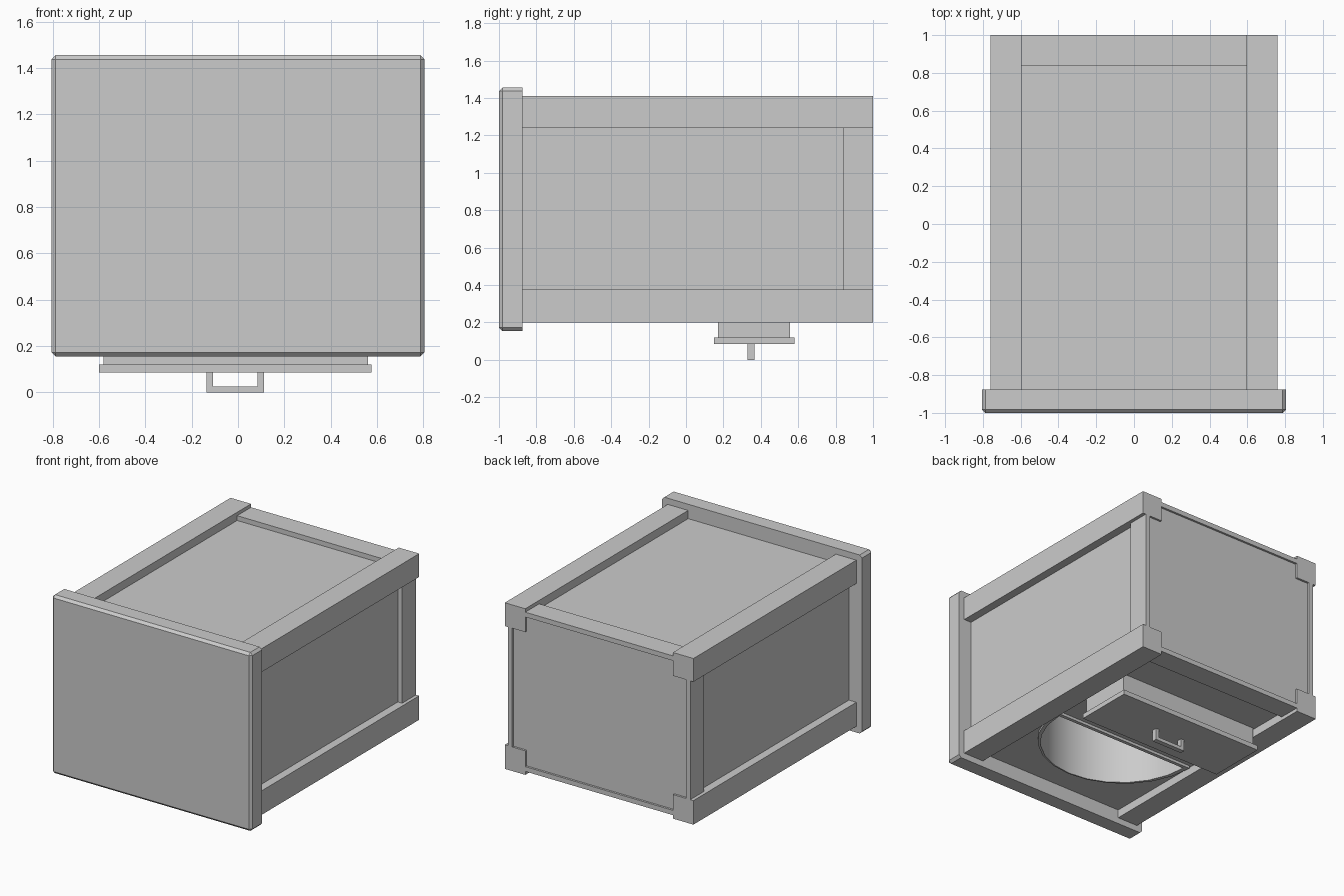
import bpy, bmesh, math

if "Cube" in bpy.data.objects:
    bpy.data.objects.remove(bpy.data.objects["Cube"])


def make(name, bm):
    bmesh.ops.recalc_face_normals(bm, faces=bm.faces)
    me = bpy.data.meshes.new(name)
    bm.to_mesh(me)
    bm.free()
    ob = bpy.data.objects.new(name, me)
    bpy.context.collection.objects.link(ob)
    return ob


def box(name, x, y, z):
    bm = bmesh.new()
    bmesh.ops.create_cube(bm, size=1)
    for v in bm.verts:
        for i, (a, b) in enumerate((x, y, z)):
            v.co[i] = (a + b) / 2 + v.co[i] * (b - a)
    return make(name, bm)


def half_disc(name, r, y, z0, z1, n=12):
    """D-shaped prism, straight side towards +y."""
    bm = bmesh.new()
    pts = [(r * math.cos(math.pi * (1 + i / n)), y + r * math.sin(math.pi * (1 + i / n)))
           for i in range(n + 1)]
    face = bm.faces.new([bm.verts.new((px, py, z0)) for px, py in pts])
    ext = bmesh.ops.extrude_face_region(bm, geom=[face])["geom"]
    for v in ext:
        if isinstance(v, bmesh.types.BMVert):
            v.co.z = z1
    return make(name, bm)


def cut(ob, cutter):
    mod = ob.modifiers.new("cut", 'BOOLEAN')
    mod.object = cutter
    mod.solver = 'EXACT'
    bpy.context.view_layer.objects.active = ob
    bpy.ops.object.modifier_apply(modifier=mod.name)


# front slab with chamfered edges
slab = box("front_slab", (-.805, .805), (-1, -.875), (.155, 1.455))
bm = bmesh.new()
bm.from_mesh(slab.data)
edges = [e for e in bm.edges if not all(v.co.y > -.9 for v in e.verts)]
bmesh.ops.bevel(bm, geom=edges, offset=.018, segments=1, affect='EDGES')
bm.to_mesh(slab.data)
bm.free()

# main body and four long corner rails
body = box("body", (-.70, .70), (-.88, .985), (.26, 1.35))
for side, x in (("left", (-.76, -.595)), ("right", (.595, .76))):
    for level, z in (("lower", (.2, .375)), ("upper", (1.24, 1.41))):
        box(f"{level}_{side}_rail", x, (-.88, 1), z)

# thin frame strips around the back edge
for side, s in (("left", -1), ("right", 1)):
    box(f"{side}_back_post", sorted((s * .70, s * .735)), (.84, 1), (.37, 1.245))
box("upper_back_cross", (-.6, .6), (.84, 1), (1.35, 1.385))
box("lower_back_cross", (-.6, .6), (.84, 1), (.225, .26))

# half-round pocket in the underside, with a raised rim
rim = half_disc("pocket_rim", .58, -.11, .24, .27)
pocket = half_disc("pocket_cutter", .545, -.135, .1, 1.15)
cut(body, pocket)
cut(rim, pocket)
bpy.data.objects.remove(pocket)
for ob in (body, rim):
    bpy.ops.object.select_all(action='DESELECT')
    ob.select_set(True)
    bpy.context.view_layer.objects.active = ob
    bpy.ops.object.shade_smooth_by_angle(angle=math.radians(30))

# hatch block, cover plate and pull handle under the body
box("hatch_block", (-.58, .56), (.17, .555), (.11, .27))
box("hatch_plate", (-.6, .575), (.15, .58), (.085, .12))
box("handle_bar", (-.135, .112), (.33, .365), (0, .025))
for side, x in (("left", (-.135, -.108)), ("right", (.085, .112))):
    box(f"{side}_handle_leg", x, (.33, .365), (.02, .09))
